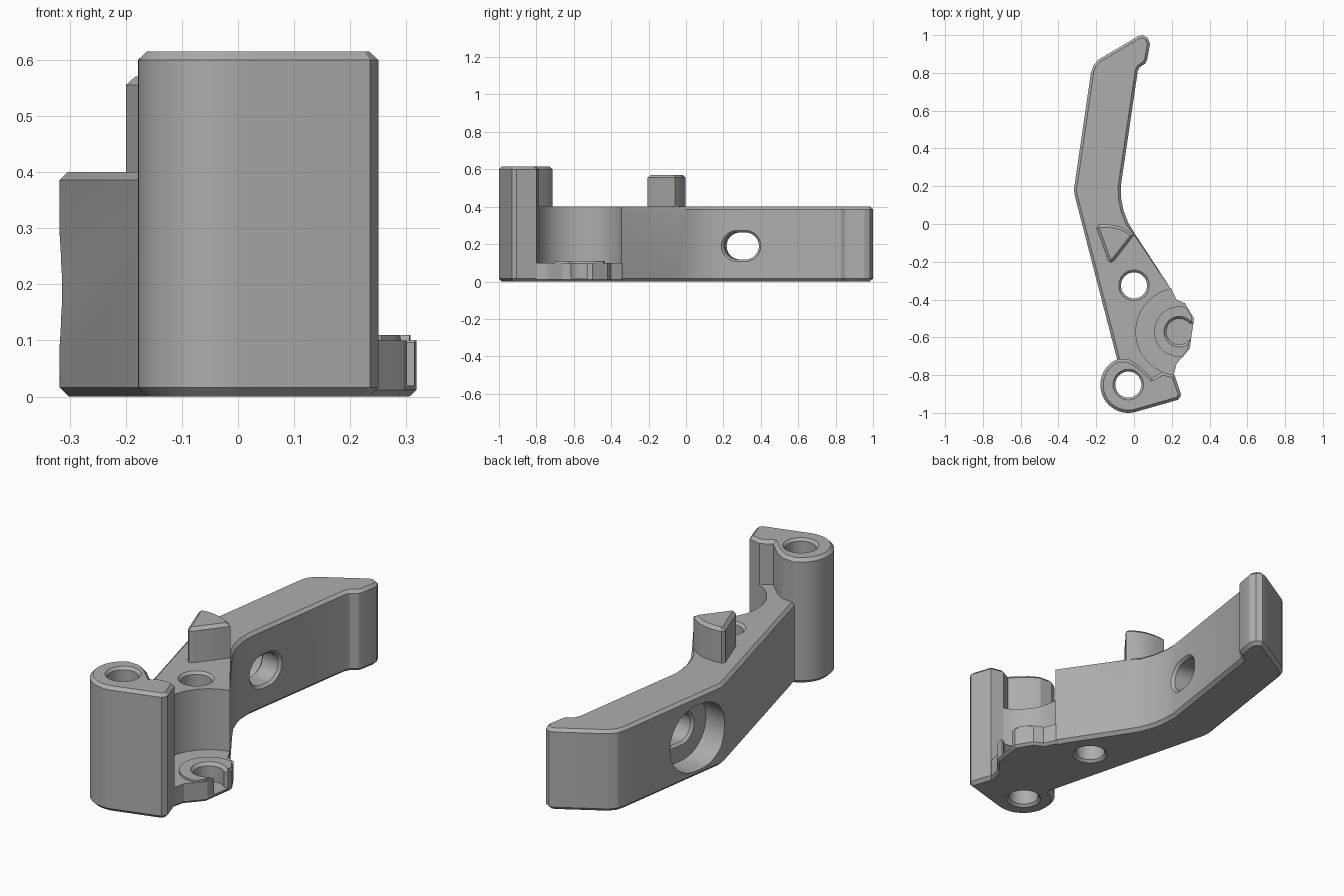
import bpy, bmesh, math
from mathutils import Vector

if "Cube" in bpy.data.objects:
    bpy.data.objects.remove(bpy.data.objects["Cube"])

grey = bpy.data.materials.new("mid_grey")
grey.diffuse_color = (0.42, 0.42, 0.42, 1)
grey.use_nodes = True
grey.node_tree.nodes["Principled BSDF"].inputs["Base Color"].default_value = grey.diffuse_color


def arc(cx, cy, r, a0, a1, n):
    return [(cx + r * math.cos(math.radians(a0 + (a1 - a0) * i / n)),
             cy + r * math.sin(math.radians(a0 + (a1 - a0) * i / n))) for i in range(n + 1)]


def loft(name, rings):
    """Closed solid through rings of equal point count."""
    bm = bmesh.new()
    loops = [[bm.verts.new(p) for p in ring] for ring in rings]
    n = len(loops[0])
    for a, b in zip(loops, loops[1:]):
        for i in range(n):
            j = (i + 1) % n
            bm.faces.new((a[i], a[j], b[j], b[i]))
    bm.faces.new(loops[0][::-1])
    bm.faces.new(loops[-1])
    bmesh.ops.recalc_face_normals(bm, faces=bm.faces)
    if bm.calc_volume(signed=True) < 0:
        bmesh.ops.reverse_faces(bm, faces=bm.faces)
    me = bpy.data.meshes.new(name)
    bm.to_mesh(me)
    bm.free()
    me.materials.append(grey)
    ob = bpy.data.objects.new(name, me)
    bpy.context.collection.objects.link(ob)
    return ob


def inset(pts, d, sharp=None):
    """Mitred inset of a counter-clockwise outline; edges picked by sharp stay put."""
    n = len(pts)
    P = [Vector(p) for p in pts]
    N, D = [], []
    for i in range(n):
        e = (P[(i + 1) % n] - P[i]).normalized()
        m = (P[(i + 1) % n] + P[i]) / 2
        N.append(Vector((-e.y, e.x)))
        D.append(0 if sharp and sharp(m) else d)
    out = []
    for i in range(n):
        a, b, da, db = N[i - 1], N[i], D[i - 1], D[i]
        c = a.x * b.y - a.y * b.x
        if abs(c) < (0.02 if da == db else 0.3):
            o = (a + b).normalized() * (da + db) / 2
        else:
            o = Vector(((da * b.y - db * a.y) / c, (a.x * db - b.x * da) / c))
        out.append(P[i] + o)
    return out


def prism(name, pts, z0, z1, bottom=0, top=0, sharp=None):
    def at(p, z):
        return [(q[0], q[1], z) for q in p]
    rings = []
    if bottom:
        rings.append(at(inset(pts, bottom), z0))
    rings += [at(pts, z0 + bottom), at(pts, z1 - top)]
    if top:
        rings.append(at(inset(pts, top, sharp), z1))
    return loft(name, rings)


def volume(me):
    bm = bmesh.new()
    bm.from_mesh(me)
    v = bm.calc_volume(signed=True)
    bm.free()
    return v


def combine(target, other, op):
    """Boolean with a fallback solver when the volume comes out implausible."""
    before = volume(target.data)
    for solver in ('EXACT', 'MANIFOLD', 'FLOAT'):
        m = target.modifiers.new("join", 'BOOLEAN')
        m.operation, m.object, m.solver = op, other, solver
        bpy.context.view_layer.update()
        ev = target.evaluated_get(bpy.context.evaluated_depsgraph_get())
        me = bpy.data.meshes.new_from_object(ev)
        target.modifiers.clear()
        ratio = volume(me) / before
        if (op == 'UNION' and 0.99 < ratio < 2) or (op == 'DIFFERENCE' and 0.75 < ratio < 1):
            target.data = me
            break
    bpy.data.objects.remove(other)


def round_hole(cx, cy, r, top):
    """Vertical cutter flared at both mouths."""
    c = 0.012
    prof = [(-c, r + 2 * c), (c, r), (top - c, r), (top + c, r + 2 * c)]
    return loft("hole_cutter", [[(x, y, z) for x, y in arc(cx, cy, q, 0, 352.5, 47)] for z, q in prof])


PX, PY = 0.24, -0.57   # centre of the side pocket

# Bent arm with a hooked tip and a round pocket in its side
arm_pts = [(0.01, -0.06), (-0.03, 0.005), (-0.055, 0.07), (-0.068, 0.135), (-0.07, 0.2),
           (0.02, 0.81), (0.03, 0.83), (0.06, 0.85), (0.07, 0.87), (0.085, 0.955), (0.072, 0.985),
           (0.045, 1.0), (0.02, 0.993), (-0.185, 0.872), (-0.215, 0.84), (-0.228, 0.8),
           (-0.314, 0.21), (-0.318, 0.185), (-0.315, 0.155), (-0.09, -0.715), (-0.06, -0.85), (0.13, -0.85)]
arm_pts += arc(PX, PY, 0.23, 248, 101, 24)
lever = prism("lever_arm", arm_pts, 0, 0.4, 0.016, 0.014,
              lambda m: m.y < -0.1 and m.x > 0)

# Tall pivot tower at the front end
tower_pts = [(0.235, -0.93), (0.25, -0.905), (0.215, -0.80), (0.15, -0.785), (0.095, -0.815),
             (0.025, -0.748), (-0.025, -0.718)] + arc(-0.03, -0.852, 0.148, 112, 285, 28)
tower = prism("pivot_tower", tower_pts, 0, 0.615, 0.016, 0.015)

# Low shelf in the pocket
shelf_pts = [(0.05, -0.85), (0.2, -0.85), (0.213, -0.79), (0.225, -0.74), (0.27, -0.69), (0.295, -0.66),
             (0.318, -0.5), (0.27, -0.42), (0.225, -0.40), (0.197, -0.342), (0.1, -0.3), (-0.03, -0.45), (-0.03, -0.7)]
shelf = prism("shelf", shelf_pts, 0, 0.1, 0.012)

# Slightly raised seat ring, trimmed to the shelf edge
seat_pts = [(min(x, 0.285 + (y + 0.66) * 0.144, 0.312 - (y + 0.5) * 0.6, 0.29 + (y + 0.66) * 0.83), y)
            for x, y in arc(PX, PY, 0.133, 0, 352.5, 47)]
seat = prism("seat_ring", seat_pts, 0.05, 0.11)

# Wedge-shaped stop post on top
post_pts = [(0.0, -0.06), (-0.03, -0.035), (-0.065, -0.017), (-0.1, -0.007), (-0.14, -0.002), (-0.19, -0.004),
            (-0.2, -0.02), (-0.137, -0.195), (-0.122, -0.205), (-0.105, -0.195)]
post = prism("stop_post", post_pts, 0.35, 0.57, 0, 0.015)

for part in (tower, shelf, seat, post):
    combine(lever, part, 'UNION')

# Vertical through holes
combine(lever, round_hole(-0.03, -0.85, 0.069, 0.615), 'DIFFERENCE')
combine(lever, round_hole(0.0, -0.325, 0.069, 0.4), 'DIFFERENCE')

# Keyhole recess in the seat, open to the side
key_pts = arc(PX, PY, 0.068, 40, 320, 30) + [(0.36, -0.625), (0.36, -0.525)]
flare = inset(key_pts, -0.014)
key = loft("keyhole_cutter", [[(x, y, z) for x, y in p]
                              for p, z in ((key_pts, 0.02), (key_pts, 0.096), (flare, 0.111), (flare, 0.15))])
combine(lever, key, 'DIFFERENCE')

# Slotted cross hole with a wide counterbore on the outer side
along = Vector((0.143, 0.99, 0))
axis = Vector((-0.99, 0.143, 0))
mouth = Vector((-0.056, 0.295, 0.19))


def slot_ring(s, r):
    pts = arc(0.022, 0, r, -90, 90, 20) + arc(-0.022, 0, r, 90, 270, 20)
    return [mouth + axis * s + along * u + Vector((0, 0, v)) for u, v in pts]


slot = loft("slot_cutter", [slot_ring(s, r) for s, r in
                            ((-0.02, 0.103), (0.012, 0.072), (0.108, 0.072), (0.12, 0.083), (0.12, 0.16), (0.32, 0.16))])
combine(lever, slot, 'DIFFERENCE')

# Smooth curved walls, keep crisp edges
bpy.ops.object.select_all(action='DESELECT')
lever.select_set(True)
bpy.context.view_layer.objects.active = lever
bpy.ops.object.shade_smooth_by_angle(angle=math.radians(25))
